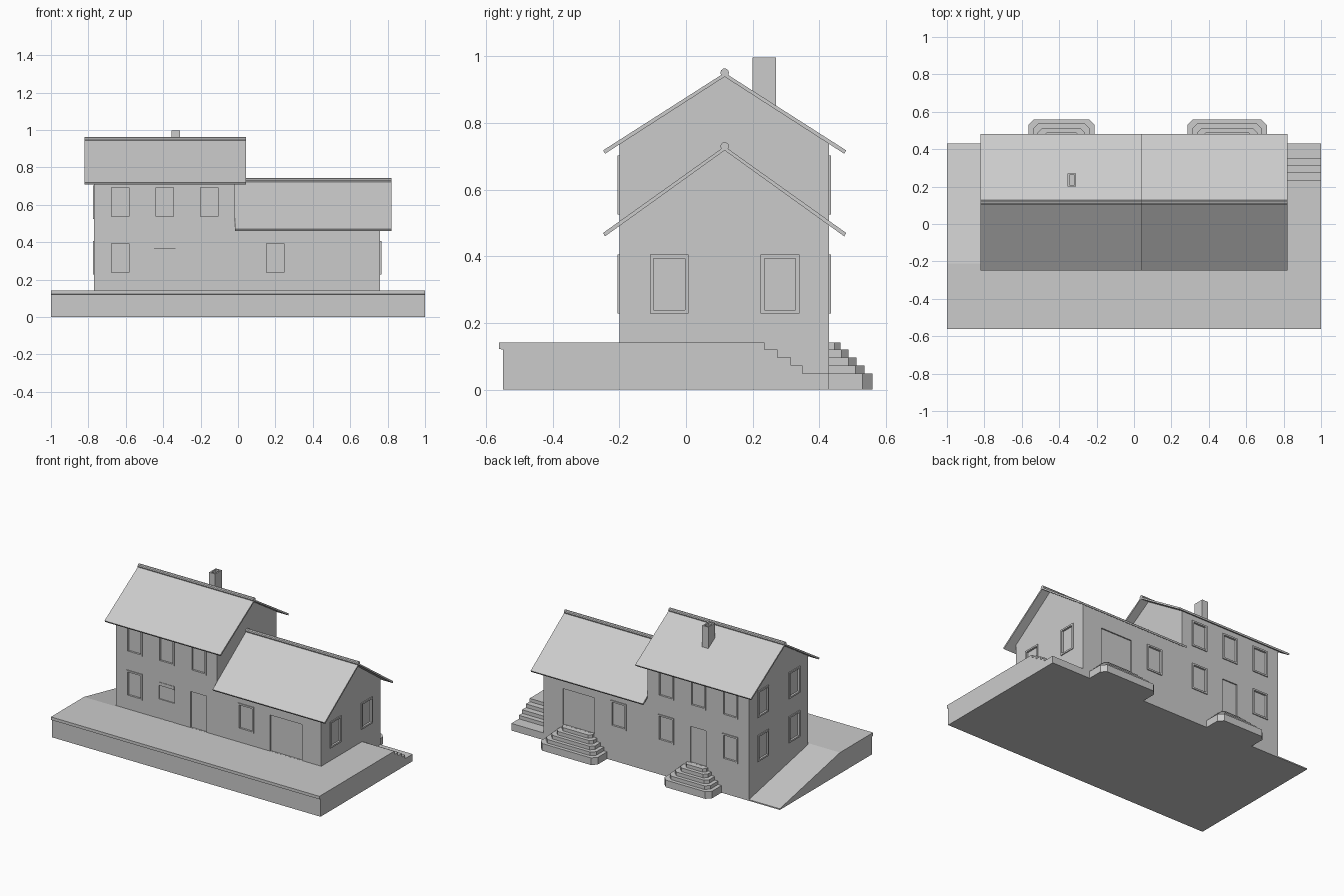
import bpy, bmesh
from mathutils import Matrix, Vector
from math import pi

if "Cube" in bpy.data.objects:
    bpy.data.objects.remove(bpy.data.objects["Cube"])


def to_object(name, bm):
    bmesh.ops.recalc_face_normals(bm, faces=bm.faces)
    me = bpy.data.meshes.new(name)
    bm.to_mesh(me)
    bm.free()
    ob = bpy.data.objects.new(name, me)
    bpy.context.collection.objects.link(ob)
    return ob


def add_prism(bm, pts, vec):
    f = bm.faces.new([bm.verts.new(p) for p in pts])
    r = bmesh.ops.extrude_face_region(bm, geom=[f], use_keep_orig=True)
    vs = [g for g in r["geom"] if isinstance(g, bmesh.types.BMVert)]
    bmesh.ops.translate(bm, vec=vec, verts=vs)


def prism_x(name, yz, x0, x1):
    bm = bmesh.new()
    add_prism(bm, [(x0, y, z) for y, z in yz], (x1 - x0, 0, 0))
    return to_object(name, bm)


def add_box(bm, lo, hi, mat=Matrix()):
    lo, hi = Vector(lo), Vector(hi)
    m = mat @ Matrix.Translation((lo + hi) / 2) @ Matrix.Diagonal((*(hi - lo), 1))
    bmesh.ops.create_cube(bm, size=1, matrix=m)


# Terrace with front lip, stepped right side, and ramp on the left
front = [(-0.55, 0), (-0.55, 0.12), (-0.562, 0.122), (-0.562, 0.142)]
prism_x("terrace", front + [(0.43, 0.142), (0.43, 0)], -0.77, 0.76)
prism_x("ramp", front + [(-0.21, 0.142), (0.43, 0.008), (0.43, 0)], -1, -0.77)
steps, tops = [], [0.142, 0.12, 0.096, 0.072, 0.048]
ys = [0.235, 0.275, 0.315, 0.35, 0.43]
for i, y in enumerate(ys):
    steps.append((y, tops[i]))
    steps.append((y, tops[i + 1] if i < 4 else 0))
prism_x("side_steps", front + steps, 0.76, 1)

# Chamfered back steps
for name, cx, hw in (("back_steps_door", -0.388, 0.177), ("back_steps_wide", 0.498, 0.212)):
    bm = bmesh.new()
    z0 = 0
    for i, z in enumerate(reversed(tops)):
        w, y, c = hw - i * 0.025, 0.56 - i * 0.024, 0.03 - i * 0.003
        pts = [(-w, 0.43), (-w, y - c), (-w + c, y), (w - c, y), (w, y - c), (w, 0.43)]
        add_prism(bm, [(cx + px, py, z0) for px, py in pts], (0, 0, z - z0))
        z0 = z
    to_object(name, bm)

# Gabled walls
CY = 0.116


def walls(name, x0, x1, eave, ridge):
    return prism_x(name, [(-0.2, 0.142), (-0.2, eave), (CY, ridge), (0.43, eave), (0.43, 0.142)], x0, x1)


tall = walls("tall_walls", -0.77, -0.015, 0.742, 0.942)
low = walls("low_walls", -0.015, 0.76, 0.499, 0.72)


# Roofs with ridge rolls
def roof(name, x0, x1, eave, ridge):
    d, t = 0.365, 0.01
    prism_x(name, [(CY - d, eave), (CY, ridge), (CY + d, eave),
                   (CY + d - 0.006, eave - t), (CY, ridge - t * 1.2), (CY - d + 0.006, eave - t)], x0, x1)
    bm = bmesh.new()
    m = Matrix.Translation(((x0 + x1) / 2, CY, ridge)) @ Matrix.Rotation(pi / 2, 4, "Y")
    bmesh.ops.create_cone(bm, cap_ends=True, segments=10, radius1=0.013, radius2=0.013,
                          depth=x1 - x0, matrix=m)
    to_object(name + "_ridge", bm)


roof("tall_roof", -0.82, 0.042, 0.718, 0.951)
roof("low_roof", -0.015, 0.82, 0.47, 0.73)

# Wall frames: local x along the wall, -y outward
F = Matrix.Translation((0, -0.2, 0))
B = Matrix.Translation((0, 0.43, 0)) @ Matrix.Diagonal((1, -1, 1, 1))
R = Matrix.Translation((0.76, 0, 0)) @ Matrix.Rotation(pi / 2, 4, "Z")
L = Matrix.Translation((-0.77, 0, 0)) @ Matrix(((0, 1, 0, 0), (1, 0, 0, 0), (0, 0, 1, 0), (0, 0, 0, 1)))
LOW, UP = (0.228, 0.405), (0.525, 0.702)
windows = [(w, u, UP) for w in (F, B) for u in (-0.63, -0.392, -0.153)]
windows += [(F, -0.63, LOW), (F, 0.2, LOW)]
windows += [(B, u, LOW) for u in (-0.63, -0.153, 0.2)]
windows += [(R, u, LOW) for u in (-0.05, 0.282)]
windows += [(L, u, z) for u in (-0.05, 0.282) for z in (LOW, UP)]
doors = [(F, -0.392, 0.058), (F, -0.153, 0.06), (F, 0.498, 0.118), (B, -0.392, 0.058), (B, 0.498, 0.118)]

# Recesses cut into the walls, and raised window frames
cut, frames = bmesh.new(), bmesh.new()
for m, u, (a, b) in windows:
    w, t = 0.058, 0.011
    add_box(cut, (u - w + t, -0.02, a + t), (u + w - t, 0.007, b - t), m)
    for s in (-1, 1):
        x = u + s * (w - t / 2)
        add_box(frames, (x - t / 2, -0.006, a), (x + t / 2, 0.002, b), m)
    for z in (a, b - t):
        add_box(frames, (u - w + t, -0.006, z), (u + w - t, 0.002, z + t), m)
for m, u, w in doors:
    add_box(cut, (u - w, -0.02, 0.1425), (u + w, 0.008, 0.385), m)
to_object("window_frames", frames)
cutter = to_object("opening_cutter", cut)
cutter.hide_render = True
cutter.hide_viewport = False
for ob in (tall, low):
    mod = ob.modifiers.new("openings", "BOOLEAN")
    mod.operation, mod.object, mod.solver = "DIFFERENCE", cutter, "EXACT"
    bpy.context.view_layer.objects.active = ob
    bpy.ops.object.modifier_apply(modifier=mod.name)
bpy.data.objects.remove(cutter)

# Split front door: lower panel and lintel
bm = bmesh.new()
add_box(bm, (-0.45, 0.001, 0.142), (-0.334, 0.009, 0.272), F)
add_box(bm, (-0.45, -0.003, 0.365), (-0.334, 0.009, 0.387), F)
to_object("split_door", bm)

# Hollow chimney
bm = bmesh.new()
add_box(bm, (-0.355, 0.2, 0.82), (-0.31, 0.27, 0.997))
top = max(bm.faces, key=lambda f: f.calc_center_median().z)
bmesh.ops.inset_region(bm, faces=[top], thickness=0.013)
r = bmesh.ops.extrude_discrete_faces(bm, faces=[top])
bmesh.ops.translate(bm, vec=(0, 0, -0.05), verts=r["faces"][0].verts)
to_object("chimney", bm)
